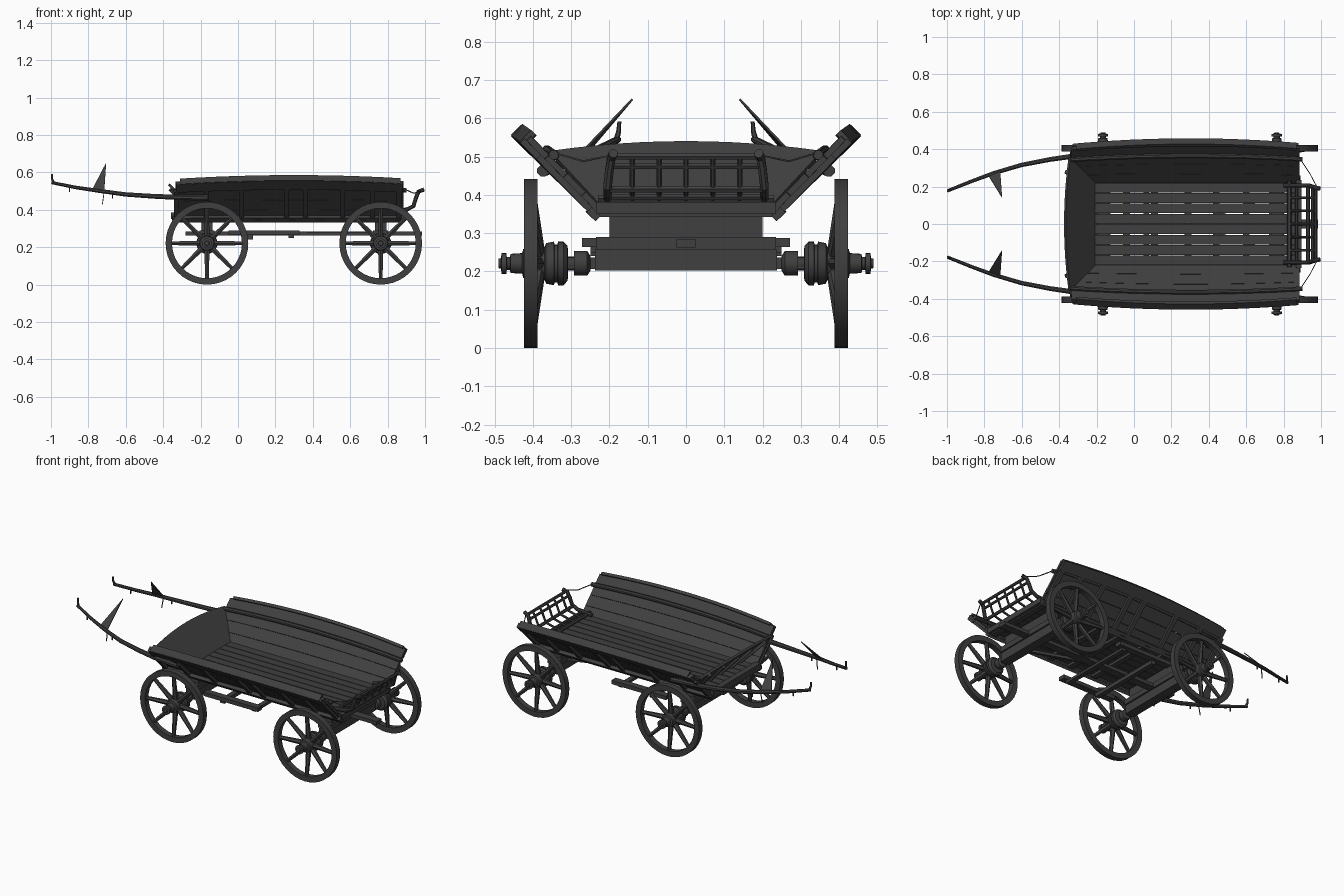
import bpy, bmesh, math
from mathutils import Vector

if "Cube" in bpy.data.objects:
    bpy.data.objects.remove(bpy.data.objects["Cube"], do_unlink=True)

wood = bpy.data.materials.new("dark_wood")
wood.use_nodes = True
wood.diffuse_color = (0.05, 0.05, 0.05, 1)
wood.node_tree.nodes["Principled BSDF"].inputs["Base Color"].default_value = wood.diffuse_color


def finish(name, bm, smooth=False):
    bmesh.ops.recalc_face_normals(bm, faces=bm.faces)
    me = bpy.data.meshes.new(name)
    bm.to_mesh(me)
    bm.free()
    me.materials.append(wood)
    ob = bpy.data.objects.new(name, me)
    bpy.context.collection.objects.link(ob)
    if smooth:
        bpy.ops.object.select_all(action='DESELECT')
        ob.select_set(True)
        bpy.context.view_layer.objects.active = ob
        bpy.ops.object.shade_smooth_by_angle(angle=math.radians(35))
    return ob


def add_box(bm, x, y, z):
    """Box from (low, high) ranges."""
    vs = [bm.verts.new((a, b, c)) for a in x for b in y for c in z]
    for f in ((0, 1, 3, 2), (4, 6, 7, 5), (0, 4, 5, 1), (2, 3, 7, 6), (0, 2, 6, 4), (1, 5, 7, 3)):
        bm.faces.new([vs[i] for i in f])


def box(name, x, y, z):
    bm = bmesh.new()
    add_box(bm, x, y, z)
    return finish(name, bm)


def add_rod(bm, path, r, sides=8, r_end=None):
    """Tube along a path of points, tapering to r_end."""
    pts = [Vector(p) for p in path]
    rings = []
    for i, p in enumerate(pts):
        t = (pts[min(i + 1, len(pts) - 1)] - pts[max(i - 1, 0)]).normalized()
        ref = Vector((0, 1, 0)) if abs(t.y) < 0.8 else Vector((1, 0, 0))
        u = t.cross(ref).normalized()
        v = t.cross(u)
        rad = r + ((r_end if r_end else r) - r) * i / (len(pts) - 1)
        ring = []
        for k in range(sides):
            a = 2 * math.pi * (k + 0.5) / sides
            ring.append(bm.verts.new(p + (u * math.cos(a) + v * math.sin(a)) * rad))
        rings.append(ring)
    for a, b in zip(rings, rings[1:]):
        for k in range(sides):
            bm.faces.new((a[k], a[(k + 1) % sides], b[(k + 1) % sides], b[k]))
    bm.faces.new(rings[0])
    bm.faces.new(rings[-1])


def rod(name, path, r, sides=8, r_end=None):
    bm = bmesh.new()
    add_rod(bm, path, r, sides, r_end)
    return finish(name, bm, sides > 5)


def add_lathe(bm, profile, cx, cz, n, side, closed=False):
    """Turn (y, radius) points around the axle line."""
    rings = []
    for y, r in profile:
        rings.append([bm.verts.new((cx + r * math.cos(2 * math.pi * k / n), side * y,
                                    cz + r * math.sin(2 * math.pi * k / n))) for k in range(n)])
    pairs = list(zip(rings, rings[1:])) + ([(rings[-1], rings[0])] if closed else [])
    for a, b in pairs:
        for k in range(n):
            bm.faces.new((a[k], a[(k + 1) % n], b[(k + 1) % n], b[k]))
    if not closed:
        bm.faces.new(rings[0])
        bm.faces.new(rings[-1])


HUB_Z, R = 0.221, 0.221
HUB = [(0.25, 0.02), (0.258, 0.032), (0.292, 0.032), (0.293, 0.018), (0.308, 0.018), (0.309, 0.045),
       (0.32, 0.057), (0.334, 0.057), (0.336, 0.05), (0.343, 0.05), (0.345, 0.057), (0.365, 0.053),
       (0.37, 0.042), (0.425, 0.038), (0.428, 0.027), (0.458, 0.025), (0.46, 0.017), (0.468, 0.017),
       (0.469, 0.027), (0.482, 0.027), (0.483, 0.014), (0.49, 0.012)]
RIM = [(0.388, R), (0.423, R), (0.423, R - 0.034), (0.388, R - 0.034)]

# Wheels, axles and bolsters
for end, cx in (("front", -0.166), ("rear", 0.763)):
    for label, s in (("left", 1), ("right", -1)):
        bm = bmesh.new()
        add_lathe(bm, RIM, cx, HUB_Z, 40, s, True)
        finish(f"{end}_{label}_rim", bm, True)
        bm = bmesh.new()
        add_lathe(bm, HUB, cx, HUB_Z, 20, s)
        finish(f"{end}_{label}_hub", bm, True)
        bm = bmesh.new()
        for k in range(8):
            a = math.pi * k / 4
            d = Vector((math.cos(a), 0, math.sin(a)))
            c = Vector((cx, 0, HUB_Z))
            add_rod(bm, [c + d * 0.035 + Vector((0, s * 0.385, 0)),
                         c + d * 0.192 + Vector((0, s * 0.404, 0))], 0.016, 6, 0.011)
        finish(f"{end}_{label}_spokes", bm)
    bm = bmesh.new()
    add_box(bm, (cx - 0.03, cx + 0.03), (-0.238, 0.238), (0.203, 0.258))
    add_box(bm, (cx - 0.016, cx + 0.016), (-0.31, 0.31), (0.207, 0.237))
    finish(end + "_axle", bm)
    bm = bmesh.new()
    add_box(bm, (cx - 0.03, cx + 0.03), (-0.2, 0.2), (0.29, 0.35))
    add_box(bm, (cx - 0.04, cx + 0.04), (-0.235, 0.235), (0.258, 0.29))
    finish(end + "_bolster", bm)

# Undercarriage beams
box("centre_pole", (-0.28, 0.985), (-0.025, 0.025), (0.262, 0.284))
for s in (1, -1):
    box("side_step", (-0.05, 0.33), sorted((s * 0.23, s * 0.272)), (0.264, 0.288))
    rod("brace", [(0.3, 0, 0.27), (0.763, s * 0.16, 0.27)], 0.012, 4)
box("step_crossbar", (0.05, 0.08), (-0.25, 0.25), (0.24, 0.264))
box("rear_step_crossbar", (0.27, 0.3), (-0.25, 0.25), (0.248, 0.264))

# Floor planks and cross bearers
bm = bmesh.new()
for i in range(8):
    y = -0.222 + i * 0.0555
    add_box(bm, (-0.33, 0.885), (y + 0.002, y + 0.0535), (0.358, 0.374))
finish("floor_planks", bm)
bm = bmesh.new()
for x in (-0.335, -0.04, 0.11, 0.29, 0.44, 0.6, 0.86):
    add_box(bm, (x - 0.018, x + 0.018), (-0.25, 0.25), (0.342, 0.36))
finish("cross_bearers", bm)


def bow(x):
    """Outward bulge of the sides along the length."""
    return 0.03 * (1 - ((x - 0.3) / 0.65) ** 2)


def side_point(x, t, s, off=0.0):
    """Point on the flared side; t runs from floor to top, off goes outward."""
    return Vector((x, s * (0.215 + 0.185 * t + bow(x) * t + off * 0.72),
                   0.36 + 0.19 * t + 0.7 * bow(x) * t - off * 0.69))


def side_strip(name, s, t0, t1, x0, x1, o0, o1, n=12):
    bm = bmesh.new()
    rings = []
    for i in range(n + 1):
        x = x0 + (x1 - x0) * i / n
        rings.append([bm.verts.new(side_point(x, t, s, o))
                      for t, o in ((t0, o0), (t1, o0), (t1, o1), (t0, o1))])
    for a, b in zip(rings, rings[1:]):
        for k in range(4):
            bm.faces.new((a[k], a[(k + 1) % 4], b[(k + 1) % 4], b[k]))
    bm.faces.new(rings[0])
    bm.faces.new(rings[-1])
    return finish(name, bm)


# Flared plank sides with ribs and rails
for label, s in (("left", 1), ("right", -1)):
    for k in range(4):
        side_strip(f"{label}_side_plank", s, k * 0.25, k * 0.25 + 0.244, -0.335, 0.885, 0, 0.016)
    side_strip(label + "_top_board", s, 0.8, 1.02, -0.33, 0.88, 0.016, 0.032)
    side_strip(label + "_top_cap", s, 0.97, 1.03, -0.31, 0.87, -0.012, 0.03)
    side_strip(label + "_sill", s, -0.02, 0.1, -0.35, 0.89, 0.016, 0.036)
    for x in (-0.33, -0.17, 0.02, 0.26, 0.36, 0.56, 0.72, 0.86):
        side_strip(label + "_side_rib", s, 0, 0.82, x - 0.013, x + 0.013, 0.016, 0.032, 1)
    rod(label + "_inner_rail", [side_point(-0.34 + 1.24 * i / 10, 0.72, s, -0.008) for i in range(11)], 0.013)

    # Pulling shaft with hook, strap and hanging chain
    rod(label + "_shaft", [(-0.995, s * 0.178, 0.545), (-0.87, s * 0.228, 0.52), (-0.75, s * 0.272, 0.502),
                           (-0.6, s * 0.316, 0.482), (-0.45, s * 0.345, 0.472), (-0.33, s * 0.362, 0.467),
                           (-0.16, s * 0.374, 0.463)], 0.009, 8, 0.016)
    rod(label + "_shaft_hook", [(-0.985, s * 0.182, 0.543), (-0.994, s * 0.176, 0.565),
                                (-0.994, s * 0.174, 0.592)], 0.008, 6, 0.005)
    bm = bmesh.new()
    tri = [Vector((-0.78, s * 0.262, 0.506)), Vector((-0.705, s * 0.14, 0.65)), Vector((-0.715, s * 0.28, 0.503))]
    shift = Vector((0.0, 0.004, 0.004 * s))
    low, high = [[bm.verts.new(p + shift * m) for p in tri] for m in (-0.5, 0.5)]
    bm.faces.new(low)
    bm.faces.new(high)
    for k in range(3):
        bm.faces.new((low[k], low[(k + 1) % 3], high[(k + 1) % 3], high[k]))
    finish(label + "_strap", bm)
    rod(label + "_hanging_chain", [(-0.715, s * 0.28, 0.5), (-0.725, s * 0.275, 0.43)], 0.003, 4)
    rod(label + "_shaft_pin", [(-0.9, s * 0.216, 0.53), (-0.9, s * 0.216, 0.495)], 0.004, 4)
    rod(label + "_second_pin", [(-0.67, s * 0.297, 0.49), (-0.67, s * 0.297, 0.46)], 0.004, 4)

    # Tail rack arm and its chain
    rod(label + "_rack_arm", [(0.8, s * 0.205, 0.39), (0.9, s * 0.205, 0.4), (0.938, s * 0.205, 0.42),
                              (0.952, s * 0.2, 0.465), (0.965, s * 0.195, 0.497), (0.994, s * 0.19, 0.508)], 0.012)
    rod(label + "_rack_chain", [(0.985, s * 0.185, 0.505), (0.94, s * 0.27, 0.488),
                                (0.88, s * 0.36, 0.515)], 0.003, 4)

# Headboard with arched top, leaning outward
FLOOR, LEAN = Vector((-0.2, 0, 0.365)), Vector((-0.14, 0, 0.15))


def head_point(t, y, off):
    p = FLOOR + LEAN * t
    return (p.x - off * 0.73, y, p.z - off * 0.68)


bm = bmesh.new()
outline = [(0, 0.215), (0, -0.215)]
for i in range(13):
    u = -1 + i / 6
    outline.append((1 + 0.17 * (1 - u * u), 0.355 * u))
inner, outer = [[bm.verts.new(head_point(t, y, o)) for t, y in outline] for o in (0, 0.014)]
bm.faces.new(inner)
bm.faces.new(outer)
for k in range(len(outline)):
    j = (k + 1) % len(outline)
    bm.faces.new((inner[k], inner[j], outer[j], outer[k]))
finish("headboard", bm)
for i in range(5):
    u = (i - 2) / 2
    rod("headboard_rib", [head_point(0, 0.18 * u, 0.02), head_point(1.05, 0.28 * u, 0.02)], 0.014, 4)
box("front_sill", (-0.357, -0.32), (-0.235, 0.235), (0.35, 0.385))

# Tail rack rungs and bars
for x, z, w, r in ((0.83, 0.39, 0.23, 0.011), (0.87, 0.394, 0.21, 0.008), (0.93, 0.415, 0.21, 0.01),
                   (0.955, 0.475, 0.2, 0.008), (0.972, 0.5, 0.195, 0.009)):
    rod("rack_crossbar", [(x, -w, z), (x, w, z)], r, 6)
for i in range(5):
    y = -0.14 + 0.07 * i
    rod("rack_rung", [(0.83, y, 0.39), (0.93, y, 0.415), (0.955, y, 0.475), (0.972, y, 0.5)], 0.007, 6)
box("tail_sill", (0.865, 0.895), (-0.235, 0.235), (0.35, 0.382))
